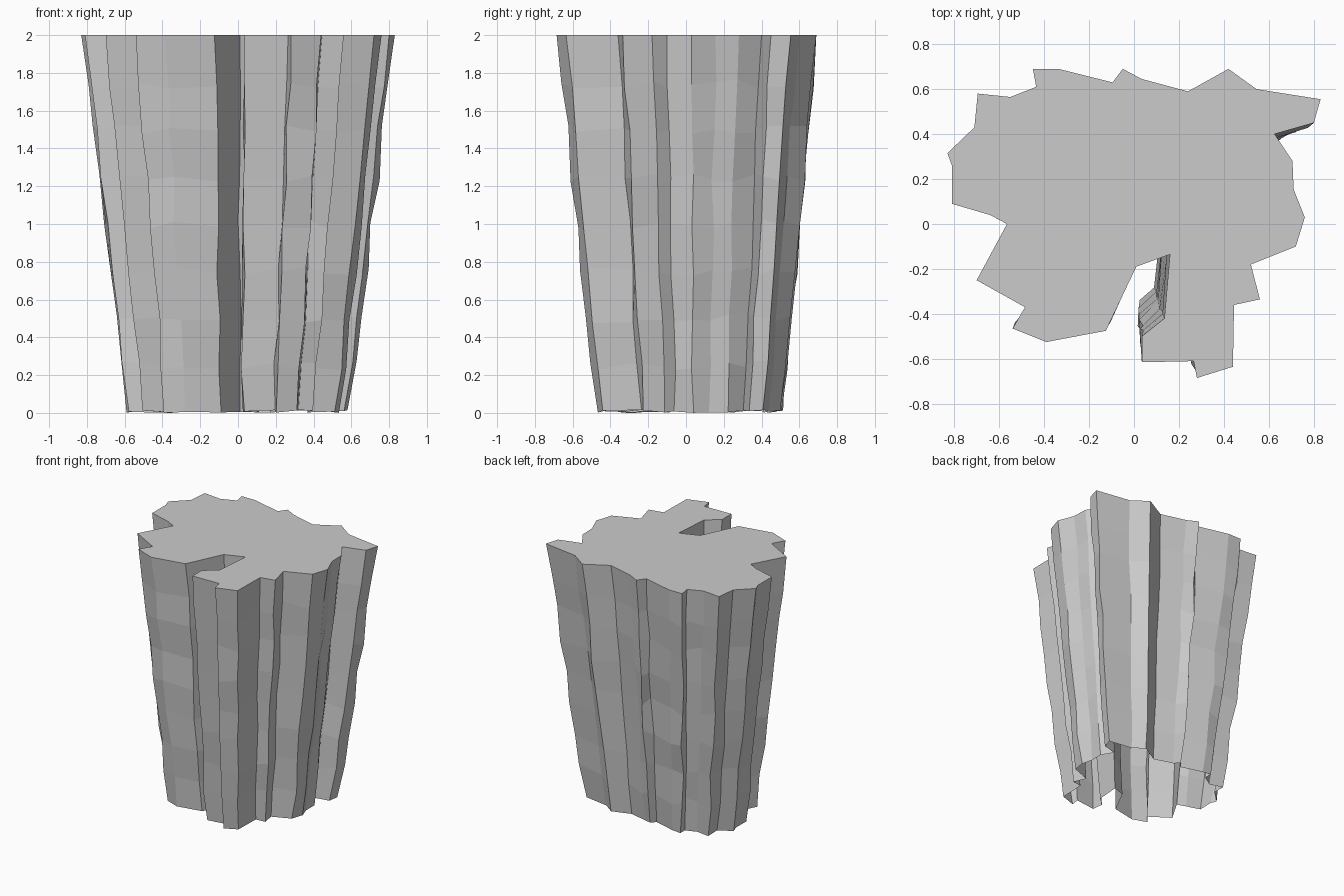
import bpy, bmesh, random

if "Cube" in bpy.data.objects:
    bpy.data.objects.remove(bpy.data.objects["Cube"])

random.seed(4)

# Jagged outline of the top, clockwise from the back left
outline = [
    (-.45, .69), (-.335, .69), (-.095, .63), (-.05, .69), (.035, .645),
    (.24, .59), (.42, .69), (.545, .60), (.83, .555), (.80, .45),
    (.625, .40), (.705, .28), (.71, .155), (.76, .03), (.72, -.10),
    (.52, -.18), (.56, -.335), (.445, -.36), (.44, -.635), (.28, -.685),
    (.265, -.61), (.035, -.615), (.035, -.50), (.135, -.42), (.16, -.135),
    (.01, -.19), (-.125, -.475), (-.39, -.525), (-.54, -.465), (-.485, -.37),
    (-.70, -.25), (-.565, 0), (-.64, .04), (-.81, .09), (-.81, .26),
    (-.83, .315), (-.71, .43), (-.695, .58), (-.55, .565), (-.435, .61)]

# Taper of each level: height, scale
levels = [(2, 1), (1.74, .963), (1.5, .925), (1.24, .893), (1.0, .855),
          (.75, .828), (.5, .783), (.25, .75), (.008, .71)]

bm = bmesh.new()
rings = []
for z, s in levels:
    top, bottom = z == 2, z < .1
    j = 0 if top else .01
    ring = []
    for i, (x, y) in enumerate(outline):
        dz = 0 if top else random.uniform(-.008, .008) if bottom else random.uniform(-.025, .025)
        if bottom and i == 28:
            dz = -.008
        ring.append(bm.verts.new((x * s + random.uniform(-j, j),
                                  y * s + .015 * (1 - s) / .29 + random.uniform(-j, j),
                                  z + dz)))
    rings.append(ring)

# Folded side walls, open underneath
n = len(outline)
for upper, lower in zip(rings, rings[1:]):
    for i in range(n):
        k = (i + 1) % n
        bm.faces.new((upper[i], upper[k], lower[k], lower[i]))

# Flat top
bm.faces.new(rings[0][::-1])
bm.normal_update()

mesh = bpy.data.meshes.new("rock_pillar")
bm.to_mesh(mesh)
bm.free()
bpy.context.collection.objects.link(bpy.data.objects.new("rock_pillar", mesh))
